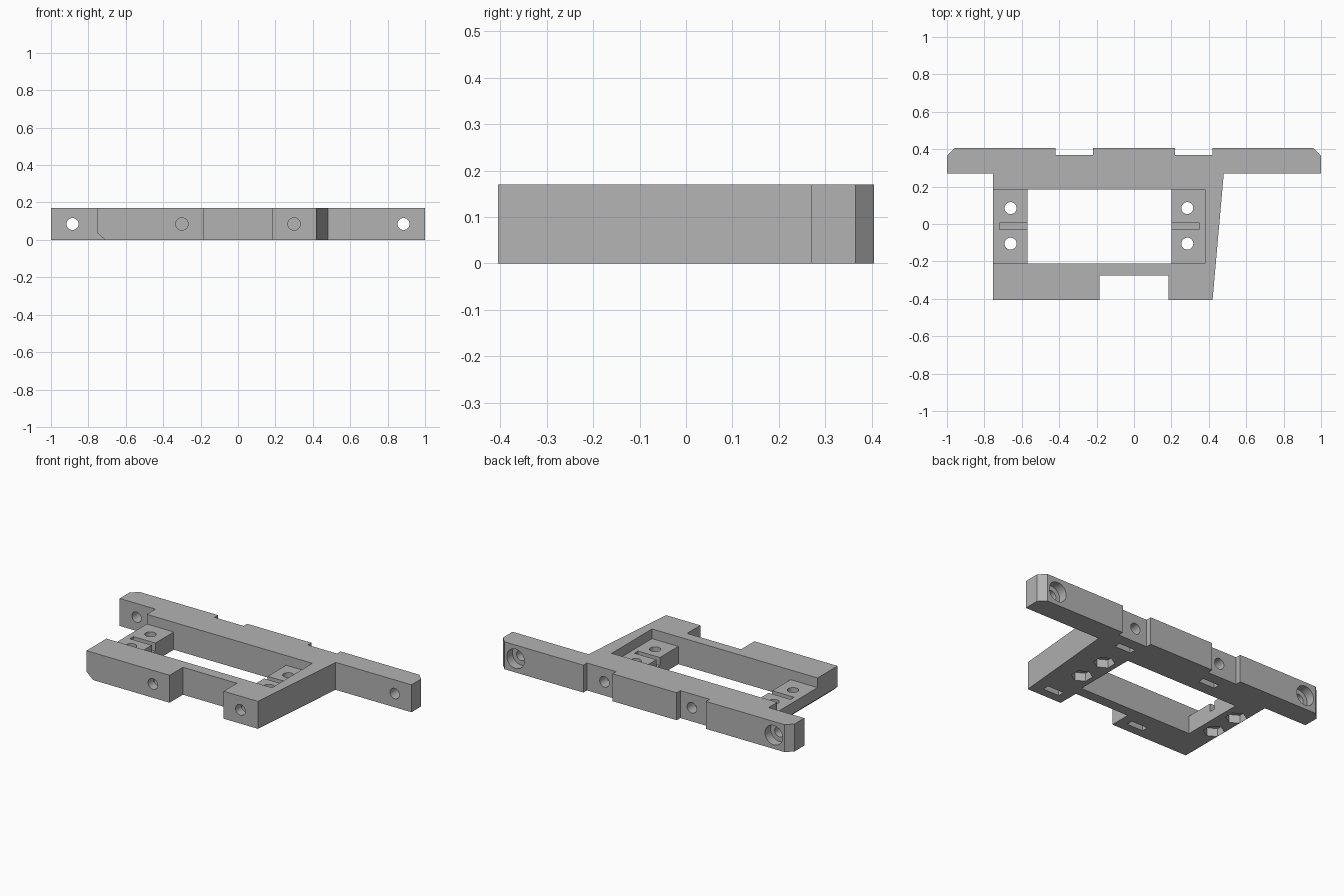
import bpy, bmesh
from math import pi
from mathutils import Matrix, Vector

if "Cube" in bpy.data.objects:
    bpy.data.objects.remove(bpy.data.objects["Cube"], do_unlink=True)

H = 0.17       # plate thickness
MID = 0.085    # height of the sideways bores
PAD = 0.11     # height of the recessed pads

grey = bpy.data.materials.new("plain grey")
grey.use_nodes = True
colour = (0.45, 0.45, 0.45, 1)
grey.diffuse_color = colour
grey.node_tree.nodes["Principled BSDF"].inputs["Base Color"].default_value = colour


def make(name, bm):
    bmesh.ops.recalc_face_normals(bm, faces=bm.faces)
    mesh = bpy.data.meshes.new(name)
    bm.to_mesh(mesh)
    bm.free()
    obj = bpy.data.objects.new(name, mesh)
    bpy.context.scene.collection.objects.link(obj)
    mesh.materials.append(grey)
    return obj


def prism(name, points, direction):
    bm = bmesh.new()
    face = bm.faces.new([bm.verts.new(p) for p in points])
    ext = bmesh.ops.extrude_face_region(bm, geom=[face])
    verts = [g for g in ext["geom"] if isinstance(g, bmesh.types.BMVert)]
    bmesh.ops.translate(bm, verts=verts, vec=direction)
    return make(name, bm)


def box(name, x0, x1, y0, y1, z0, z1):
    return prism(name, [(x0, y0, z0), (x1, y0, z0), (x1, y1, z0), (x0, y1, z0)],
                 (0, 0, z1 - z0))


def rod(name, start, end, radius, sides=32):
    a, b = Vector(start), Vector(end)
    turn = (b - a).to_track_quat('Z', 'Y').to_matrix().to_4x4()
    bm = bmesh.new()
    bmesh.ops.create_cone(bm, cap_ends=True, segments=sides, radius1=radius,
                          radius2=radius, depth=(b - a).length,
                          matrix=Matrix.Translation((a + b) / 2) @ turn)
    return make(name, bm)


# Mounting plate: outline with wings, notches and one slanted side
outline = [(-0.755, -0.405), (-0.185, -0.405), (-0.185, -0.275), (0.185, -0.275),
           (0.185, -0.405), (0.42, -0.405), (0.48, 0.27), (1, 0.27), (1, 0.365),
           (0.96, 0.405), (0.42, 0.405), (0.42, 0.37), (0.22, 0.37), (0.22, 0.405),
           (-0.22, 0.405), (-0.22, 0.37), (-0.42, 0.37), (-0.42, 0.405),
           (-0.96, 0.405), (-1, 0.365), (-1, 0.27), (-0.755, 0.27)]
plate = prism("mounting_plate", [(x, y, 0) for x, y in outline], (0, 0, H))

# Recess open at one end, through window and bevelled lower edge
cutters = [
    box("recess", -0.8, 0.38, -0.21, 0.185, PAD, 0.3),
    box("window", -0.57, 0.2, -0.21, 0.185, -0.1, 0.25),
    prism("edge_bevel", [(-0.8, -0.5, -0.045), (-0.71, -0.5, 0), (-0.755, -0.5, 0.04),
                         (-0.8, -0.5, 0.08)], (0, 0.77, 0)),
    box("groove_a", -0.72, -0.5, -0.03, 0.005, 0.06, 0.2),
    box("groove_b", 0.15, 0.35, -0.03, 0.005, 0.06, 0.2),
]

# Upright pad bores with hexagonal nut pockets underneath
for x in (-0.66, 0.285):
    for y in (-0.105, 0.085):
        cutters.append(rod("pad_bore", (x, y, -0.1), (x, y, 0.25), 0.032))
        cutters.append(rod("nut_pocket", (x, y, -0.05), (x, y, 0.05), 0.06, 6))

# Blind bores and nut slots in both rails, then counterbored wing bores
for side in (-1, 1):
    x = side * 0.3
    cutters.append(rod("front_bore", (x, -0.5, MID), (x, -0.27, MID), 0.033))
    cutters.append(rod("back_bore", (x, 0.5, MID), (x, 0.24, MID), 0.033))
    for y in (-0.33, 0.28):
        cutters.append(box("nut_slot", x - 0.055, x + 0.055, y - 0.02, y + 0.02, -0.1, 0.135))
    x = side * 0.885
    cutters.append(rod("wing_bore", (x, 0.2, MID), (x, 0.5, MID), 0.032))
    cutters.append(rod("wing_counterbore", (x, 0.35, MID), (x, 0.5, MID), 0.06))

# Cut everything out of the plate
bpy.ops.object.select_all(action='DESELECT')
bpy.context.view_layer.objects.active = plate
plate.select_set(True)
for cutter in cutters:
    cutter.hide_render = True
    mod = plate.modifiers.new("cut", 'BOOLEAN')
    mod.operation = 'DIFFERENCE'
    mod.solver = 'EXACT'
    mod.object = cutter
    bpy.ops.object.modifier_apply(modifier=mod.name)
    bpy.data.objects.remove(cutter, do_unlink=True)
bpy.ops.object.shade_smooth_by_angle(angle=pi / 6)
